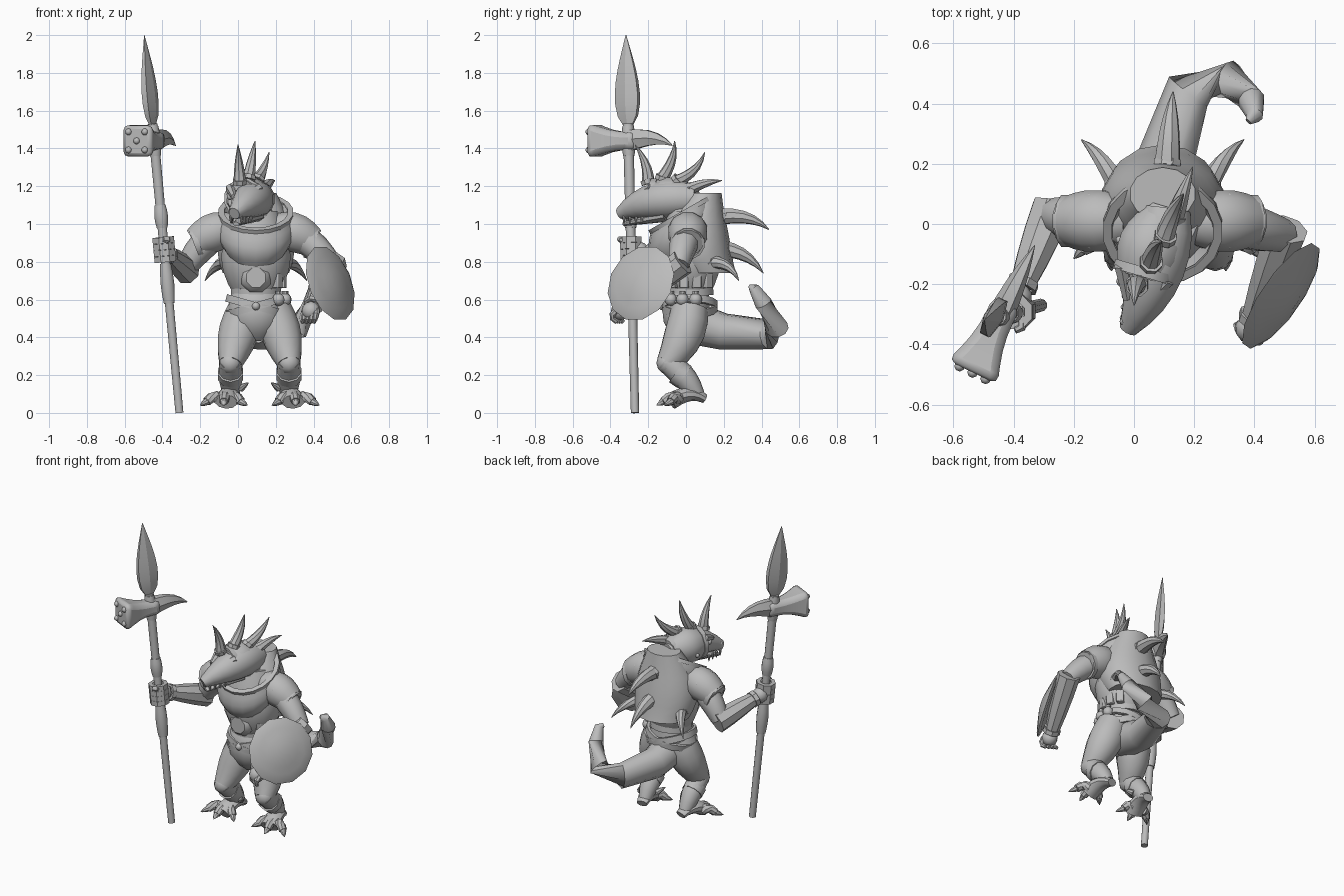
import bpy, bmesh, math
from mathutils import Vector

if "Cube" in bpy.data.objects:
    bpy.data.objects.remove(bpy.data.objects["Cube"])

grey = bpy.data.materials.new("stone_grey")
grey.use_nodes = True
grey.diffuse_color = (.5, .5, .5, 1)
grey.node_tree.nodes["Principled BSDF"].inputs["Base Color"].default_value = grey.diffuse_color
X, Y, Z = Vector((1, 0, 0)), Vector((0, 1, 0)), Vector((0, 0, 1))


def at(x, y, z):
    return Vector((x, y, z))


def finish(name, bm, angle=40, bevel=0):
    bmesh.ops.recalc_face_normals(bm, faces=bm.faces)
    mesh = bpy.data.meshes.new(name)
    bm.to_mesh(mesh)
    bm.free()
    mesh.materials.append(grey)
    part = bpy.data.objects.new(name, mesh)
    bpy.context.collection.objects.link(part)
    if bevel:
        modifier = part.modifiers.new("Bevel", 'BEVEL')
        modifier.width, modifier.segments = bevel, 2
    bpy.ops.object.select_all(action='DESELECT')
    part.select_set(True)
    bpy.context.view_layer.objects.active = part
    bpy.ops.object.shade_smooth_by_angle(angle=math.radians(angle))


def skin(name, rings, sides, caps=True, angle=40, bevel=0):
    """Join rings given as (centre, axis, hint, radius along hint, radius across)."""
    bm, loops = bmesh.new(), []
    for centre, axis, hint, along, across in rings:
        u = (hint - axis * axis.dot(hint)).normalized()
        v = axis.cross(u)
        turns = [(k + .5) * math.tau / sides for k in range(sides)]
        loops.append([bm.verts.new(centre + u * along * math.cos(a) + v * across * math.sin(a))
                      for a in turns])
    for low, high in zip(loops, loops[1:]):
        for k in range(sides):
            n = (k + 1) % sides
            bm.faces.new((low[k], low[n], high[n], high[k]))
    if caps:
        bm.faces.new(loops[0])
        bm.faces.new(loops[-1])
    finish(name, bm, angle, bevel)


def bezier(points, t):
    while len(points) > 1:
        points = [a.lerp(b, t) for a, b in zip(points, points[1:])]
    return points[0]


def limb(name, points, start, end, bulge=0, skew=1, flat=1, sides=10, hint=X, axis=None, steps=5, bent=False, **style):
    """Tube along a bezier (or bent) path, its radius running from start to end with a swelling between."""
    path = points if bent else [bezier(points, i / steps) for i in range(steps + 1)]
    last, rings = len(path) - 1, []
    for i, centre in enumerate(path):
        t = i / last
        radius = start + (end - start) * t + bulge * math.sin(math.pi * t ** skew)
        tangent = axis or (path[min(i + 1, last)] - path[max(i - 1, 0)]).normalized()
        rings.append((centre, tangent, hint, radius, radius * flat))
    skin(name, rings, sides, **style)


def band(name, centre, axis, radius, height, thick=.014, flat=1, sides=12):
    axis = axis.normalized()
    hint = X if abs(axis.x) < .7 else Y
    corners = ((-height, 0), (-height, thick), (height, thick), (height, 0))
    skin(name, [(centre + axis * h, axis, hint, radius + t, (radius + t) * flat) for h, t in corners],
         sides, caps=False)


def blob(name, centre, radius, segments=10):
    bm = bmesh.new()
    bmesh.ops.create_uvsphere(bm, u_segments=segments, v_segments=6, radius=radius)
    bmesh.ops.translate(bm, vec=centre, verts=bm.verts)
    finish(name, bm, 60)


def horn(name, base, tip, radius, bend=Vector(), socket=False):
    limb(name, [base, base.lerp(tip, .5) + bend, tip], radius, .002, radius * .15, sides=8, hint=at(1, .3, .1))
    if socket:
        axis = (tip - base).normalized()
        band(name + "_socket", base + axis * .01, axis, radius * .85, .012, .01, sides=8)


# Torso, hips and domed back shell
core = at(.095, .02, 0)
limb("hips", [core + Z * .4, core - Y * .04 + Z * .5, core + Z * .66], .08, .12, .05, flat=.85, sides=16)
limb("chest", [core + Z * .62, core + Z * .8, core + Z * 1.07], .115, .12, .07, flat=.9, sides=16, steps=6)
limb("back_shell", [core + at(0, .1, .74), core + Z * .9, core + at(0, .08, 1.165)], .18, .11, .06,
     flat=.8, sides=14, axis=Z, steps=7)

# Tilted neck guard with a hollow rim
tilt = at(0, -.5, .87).normalized()
collar = core + at(0, -.04, 1)
limb("neck_guard", [collar - Z * .15, collar + Z * .06], .15, .19, .035, sides=18, axis=tilt, caps=False)
limb("neck_guard_lining", [collar + Z * .06, collar - Z * .02], .17, .14, sides=18, axis=tilt, caps=False)
band("neck_guard_rim", collar + Z * .055, tilt, .17, .012, .03, sides=18)

# Belly plates, buckle and crossed belts
for k in range(3):
    band("belly_band", core + Z * (.64 + k * .08), Z - Y * .08, .12 + k * .006, .025, flat=.95, sides=16)
buckle = core + at(0, -.11, .715)
limb("belly_buckle", [buckle, buckle - Y * .05], .085, .055, .008, sides=8, hint=Z, steps=3)
for s in (-1, 1):
    band("crossed_belt", core + Z * .565, Z + X * s * .28, .147, .02, .02, flat=.9, sides=16)
blob("belt_knot", core + at(0, -.145, .565), .022)

# Ammunition boxes and pouches on the left hip
for k in range(4):
    a = k * .45 - .65
    out = at(math.cos(a), math.sin(a), 0)
    box = core + out * .14 + Z * .7
    limb("ammo_box", [box - Z * .04, box + Z * .04], .032, .032, sides=4, hint=out, steps=1, bevel=.005)
for k in range(3):
    a = k * .47 - .73
    pouch = core + at(math.cos(a) * .16, math.sin(a) * .15, .6)
    blob("round_pouch", pouch, .034)
    limb("pouch_neck", [pouch, pouch + Z * .045], .015, .018, sides=8, steps=1)

# Back spikes: two on the spine, one at each side
lift = at(0, .03, .05)
for low in (0, 1):
    root = core + at(.015, .17, 1.04 - low * .17)
    horn("spine_spike", root, root + at(.02, .25 - low * .03, -.07 - low * .06), .045, lift, True)
for s in (-1, 1):
    root = core + at(s * .15, .11, .8)
    horn("side_spike", root, root + at(s * .12, .15, -.1), .036, lift, True)

# Tail with a sharp hook turning upwards
limb("tail", [core + Z * .48, at(.1, .2, .43), at(.18, .44, .415), at(.32, .48, .45), at(.39, .41, .58),
              at(.4, .36, .66), at(.38, .34, .67)], .115, .012, hint=X + Z, bent=True)

# Legs, knee guards, feet and claws
for s in (-1, 1):
    def leg(out, y, z):
        return at(.115 + s * out, y, z)
    limb("thigh", [leg(.07, .02, .55), leg(.125, .01, .4), leg(.155, -.1, .26)], .1, .062, .025, sides=12)
    limb("shin", [leg(.155, -.11, .28), leg(.155, 0, .2), leg(.15, .06, .09)], .06, .042, .014)
    blob("knee_guard", leg(.155, -.095, .265), .062)
    band("shin_strap", leg(.155, -.03, .205), Y - Z * .7, .055, .025, sides=10)
    limb("foot", [leg(.145, .1, .075), leg(.16, .02, .13), leg(.18, -.08, .06)], .035, .062, .006, flat=.7)
    for spread in (-1, 0, 1):
        root = leg(.18 + spread * .03, -.04, .075)
        toe = leg(.19 + spread * .09, -.12 + abs(spread) * .04, .06)
        limb("toe", [root, root.lerp(toe, .5) + Z * .035, toe], .034, .025, sides=8, steps=3)
        horn("toe_claw", toe, toe + at(s * spread * .035, -.035, -.02), .02)
    horn("dew_claw", leg(.1, .01, .13), leg(.06, -.03, .16), .02)

    # Shoulder guard on the same side
    inner, outer = at(.085 + s * .11, .01, .98), at(.085 + s * .315, .01, .9)
    limb("shoulder_guard", [inner, inner.lerp(outer, .5) + Z * .03, outer], .08, .08, .027, sides=12, hint=Y)
    band("shoulder_rim", outer - X * s * .01, outer - inner, .076, .014)
    for y in (-.08, .08):
        blob("shoulder_rivet", inner.lerp(outer, .6) + at(0, y, .06), .014, segments=6)

# Arms with flared bracers
palms = []
for side, shoulder, elbow, wrist in (("right", at(-.13, .01, .93), at(-.28, .03, .76), at(-.37, -.2, .84)),
                                     ("left", at(.3, .01, .95), at(.5, -.04, .78), at(.4, -.31, .57))):
    limb(side + "_upper_arm", [shoulder, shoulder.lerp(elbow, .5) + Z * .04, elbow], .075, .055, .01, hint=Y)
    reach = (wrist - elbow).normalized()
    limb(side + "_bracer", [elbow - reach * .03, wrist], .072, .044, .005, sides=8, hint=Z, steps=3, angle=30)
    band(side + "_bracer_cuff", wrist, reach, .04, .014, sides=8)
    palms.append(wrist + reach * .05)
    blob(side + "_palm", palms[-1], .05)

# Polearm shaft with thicker grips
foot_end, lean = at(-.31, -.27, 0), at(-.093, -.024, 1)


def on_shaft(z):
    return foot_end + lean * z


limb("polearm_shaft", [on_shaft(0), on_shaft(1.53)], .022, .028, steps=2)
for low, high in ((.58, .79), (.98, 1.1), (1.36, 1.52)):
    limb("shaft_grip", [on_shaft(low), on_shaft(high)], .03, .03, .008, steps=4)

# Fingers around the shaft, and a fist behind the shield
right_palm, left_palm = palms
for k in range(4):
    band("right_finger", on_shaft(.815 + k * .033), lean, .035, .016, .027, sides=8)
    knuckle = left_palm + at(.03 - k * .02, k * .012 - .02, 0)
    limb("left_finger", [knuckle, knuckle - at(0, .05, .03), knuckle - at(.015, 0, .06)], .019, .012, sides=7, steps=3)
limb("right_thumb", [right_palm + Z * .04, on_shaft(.92) - at(-.04, .07, 0), on_shaft(.92) - Y * .06],
     .026, .014, sides=8, hint=Z, steps=3)

# Domed round shield
facing = at(.78, -.54, .31).normalized()
middle = at(.497, -.245, .69)
limb("shield", [middle - facing * .022, middle + facing * .033], .17, .05, .068, skew=.6, sides=12,
     hint=Z, axis=facing, angle=15)

# Leaf blade, studded hammer head and rear beak
aim = at(.44, .9, 0).normalized()
limb("blade", [on_shaft(1.51), on_shaft(2)], .022, .002, .062, skew=.68, flat=.4, sides=6, hint=aim, steps=8, angle=20)
hub = on_shaft(1.44)
striker = hub - aim * .21
limb("hammer_head", [hub + aim * .05, striker], .07, .132, -.024, sides=4, hint=Z, bevel=.03)
across = aim.cross(Z)
for a, b in ((0, 0), (-1, -1), (-1, 1), (1, -1), (1, 1)):
    blob("hammer_stud", striker + (across * a + Z * b) * .048, .018, segments=8)
limb("beak", [hub, hub + aim * .15 + Z * .04, hub + aim * .26 - Z * .025], .065, .002, .008, flat=.7, sides=6, hint=Z)

# Neck, head and jaw
nose = at(-.02, -.35, 1.055)
limb("neck", [core + Z * .95, at(.09, 0, 1.06), at(.08, -.06, 1.12)], .12, .08, sides=12)
limb("head", [at(.11, .05, 1.13), at(.08, -.2, 1.15), nose], .08, .032, .04, skew=.8, sides=12, steps=7)
limb("jaw", [at(.08, -.1, 1.05), nose + at(.01, .02, -.055)], .065, .018, flat=.6)

# Helmet, brows, eyes, nostrils and teeth
gaze = at(-.28, -.95, 0).normalized()
sideways = gaze.cross(Z)
crown = at(.1, .06, 1.135)
limb("helmet", [crown, crown + gaze * .25], .05, .09, .045, sides=12, hint=sideways, axis=gaze, steps=6)
band("helmet_band", crown + gaze * .23, gaze, .095, .016, sides=12)
for s in (-1, 1):
    wide = sideways * s
    blob("eye", crown + gaze * .28 + wide * .065 + Z * .01, .018, segments=8)
    limb("brow", [crown + gaze * .23 + wide * .08 + Z * .055, crown + gaze * .33 + wide * .03 + Z * .01],
         .026, .016, sides=6, steps=2)
    blob("nostril", nose + wide * .024 + at(.01, .02, .025), .015, segments=8)
    blob("helmet_rivet", crown + gaze * .15 + wide * .11 - Z * .03, .014, segments=6)
    for k in range(4):
        gum = nose + at(.01, .03, -.01) - gaze * k * .035 + wide * (.03 + k * .007)
        horn("tooth", gum, gum - Z * .042, .009)

# Crest of curved horns
for base, tip, curl in ((at(.01, -.2, 1.215), at(0, -.27, 1.42), Y * .04),
                        (at(.055, -.13, 1.235), at(.09, -.06, 1.44), Y * .04),
                        (at(.1, -.05, 1.225), at(.165, .1, 1.38), Y * .04 - Z * .03),
                        (at(.13, .01, 1.18), at(.195, .19, 1.23), Z * .02)):
    horn("crest_horn", base, tip, .034, curl, True)
